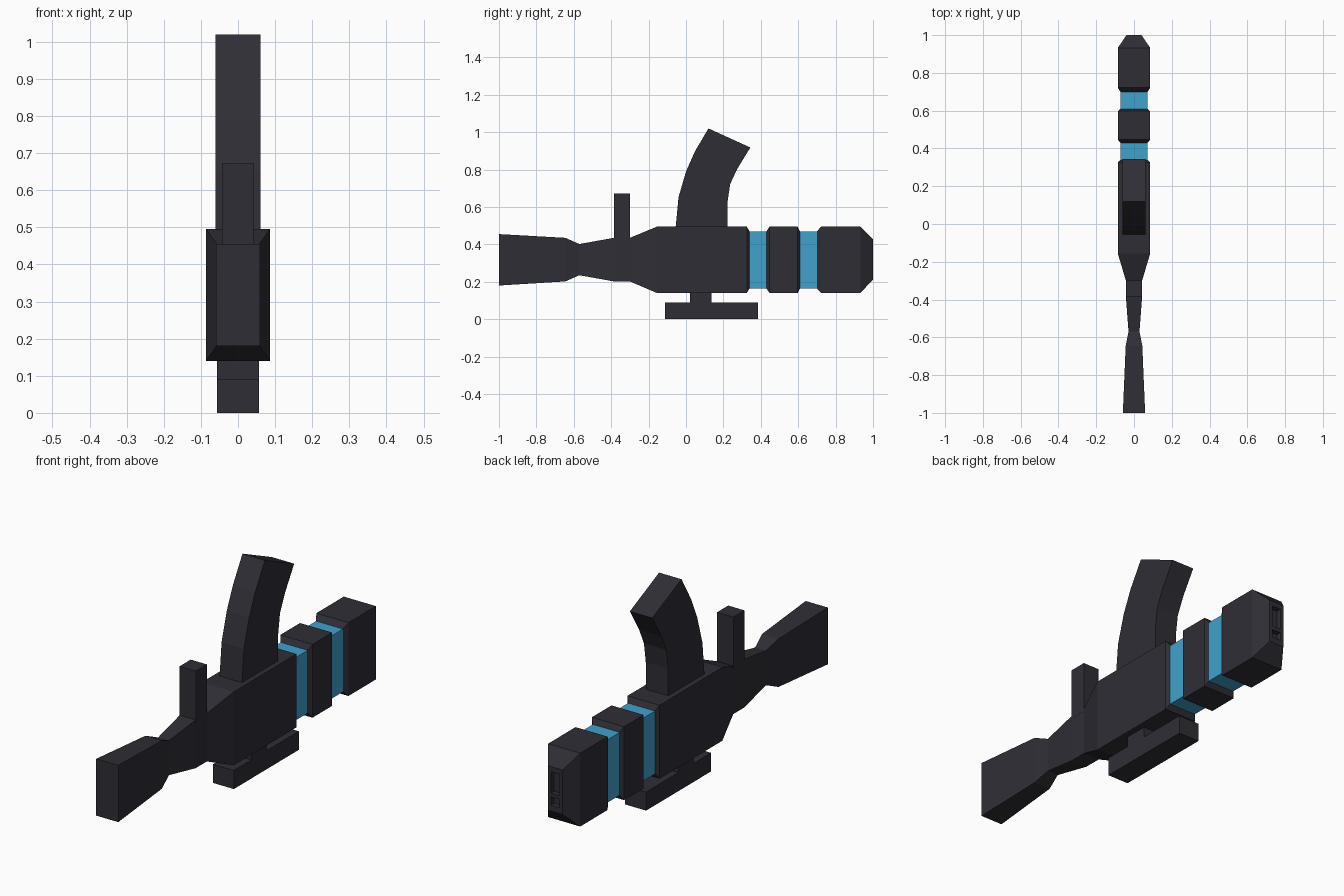
import bpy, bmesh

if "Cube" in bpy.data.objects:
    bpy.data.objects.remove(bpy.data.objects["Cube"])


def material(name, rgb):
    m = bpy.data.materials.new(name)
    m.diffuse_color = (*rgb, 1)
    m.use_nodes = True
    m.node_tree.nodes["Principled BSDF"].inputs["Base Color"].default_value = m.diffuse_color
    return m


DARK = material("charcoal", (0.028, 0.027, 0.036))
BLUE = material("sky blue", (0.052, 0.355, 0.60))


def finish(name, bm, mat):
    bmesh.ops.recalc_face_normals(bm, faces=bm.faces)
    me = bpy.data.meshes.new(name)
    bm.to_mesh(me)
    bm.free()
    me.materials.append(mat)
    ob = bpy.data.objects.new(name, me)
    bpy.context.collection.objects.link(ob)
    return ob


def loft(name, stations, mat=DARK):
    """Rectangular sections along y: (y, half width, z low, z high)."""
    bm = bmesh.new()
    rings = [[bm.verts.new(c) for c in
              ((-w, y, lo), (w, y, lo), (w, y, hi), (-w, y, hi))]
             for y, w, lo, hi in stations]
    for a, b in zip(rings, rings[1:]):
        for i in range(4):
            j = (i + 1) % 4
            bm.faces.new((a[i], a[j], b[j], b[i]))
    bm.faces.new(rings[0])
    bm.faces.new(rings[-1])
    return finish(name, bm, mat)


def box(name, w, y0, y1, z0, z1, mat=DARK):
    return loft(name, [(y0, w, z0, z1), (y1, w, z0, z1)], mat)


W, LO, HI = 0.086, 0.14, 0.495        # full body section
w, lo, hi = 0.072, 0.165, 0.469       # reduced section of the bands

# stock and receiver
loft("stock_and_receiver", [
    (-1.0, 0.059, 0.18, 0.455), (-0.645, 0.044, 0.202, 0.435),
    (-0.57, 0.029, 0.235, 0.402), (-0.385, 0.043, 0.202, 0.435),
    (-0.30, 0.043, 0.202, 0.435), (-0.155, W, LO, HI),
    (0.325, W, LO, HI), (0.34, w, lo, hi)])

# coloured bands and the collar between them
box("rear_band", w, 0.34, 0.43, lo, hi, BLUE)
box("front_band", w, 0.61, 0.70, lo, hi, BLUE)
loft("collar", [(0.43, w, lo, hi), (0.447, W, LO, HI),
                (0.597, W, LO, HI), (0.61, w, lo, hi)])

# muzzle with two recessed openings
muzzle = loft("muzzle", [(0.70, w, lo, hi), (0.722, W, LO, HI),
                         (0.932, W, LO, HI), (1.0, 0.04, 0.212, 0.427)])
for name, z0, z1 in (("large_opening_cutter", 0.298, 0.402),
                     ("small_opening_cutter", 0.24, 0.28)):
    cutter = box(name, 0.023, 0.975, 1.05, z0, z1)
    cutter.hide_render = True
    cutter.hide_viewport = True
    mod = muzzle.modifiers.new(name, 'BOOLEAN')
    mod.operation = 'DIFFERENCE'
    mod.solver = 'EXACT'
    mod.object = cutter

# curved magazine: pairs of rear and front edge points (y, z)
rear = [(-0.055, 0.48), (-0.055, 0.495), (-0.04, 0.652), (0.0, 0.79),
        (0.048, 0.898), (0.12, 1.02)]
front = [(0.222, 0.48), (0.222, 0.495), (0.222, 0.626), (0.236, 0.722),
         (0.273, 0.802), (0.344, 0.918)]
bm = bmesh.new()
rings = [[bm.verts.new(c) for c in ((-0.06, *r), (0.06, *r), (0.06, *f), (-0.06, *f))]
         for r, f in zip(rear, front)]
for a, b in zip(rings, rings[1:]):
    for i in range(4):
        j = (i + 1) % 4
        bm.faces.new((a[i], a[j], b[j], b[i]))
bm.faces.new(rings[0])
bm.faces.new(rings[-1])
finish("curved_magazine", bm, DARK)

# upright post behind the magazine
box("rear_post", 0.0435, -0.385, -0.30, 0.42, 0.672)

# lower pad and its neck
box("lower_pad", 0.056, -0.112, 0.385, 0.0, 0.09)
box("pad_neck", 0.056, 0.022, 0.137, 0.08, 0.15)
